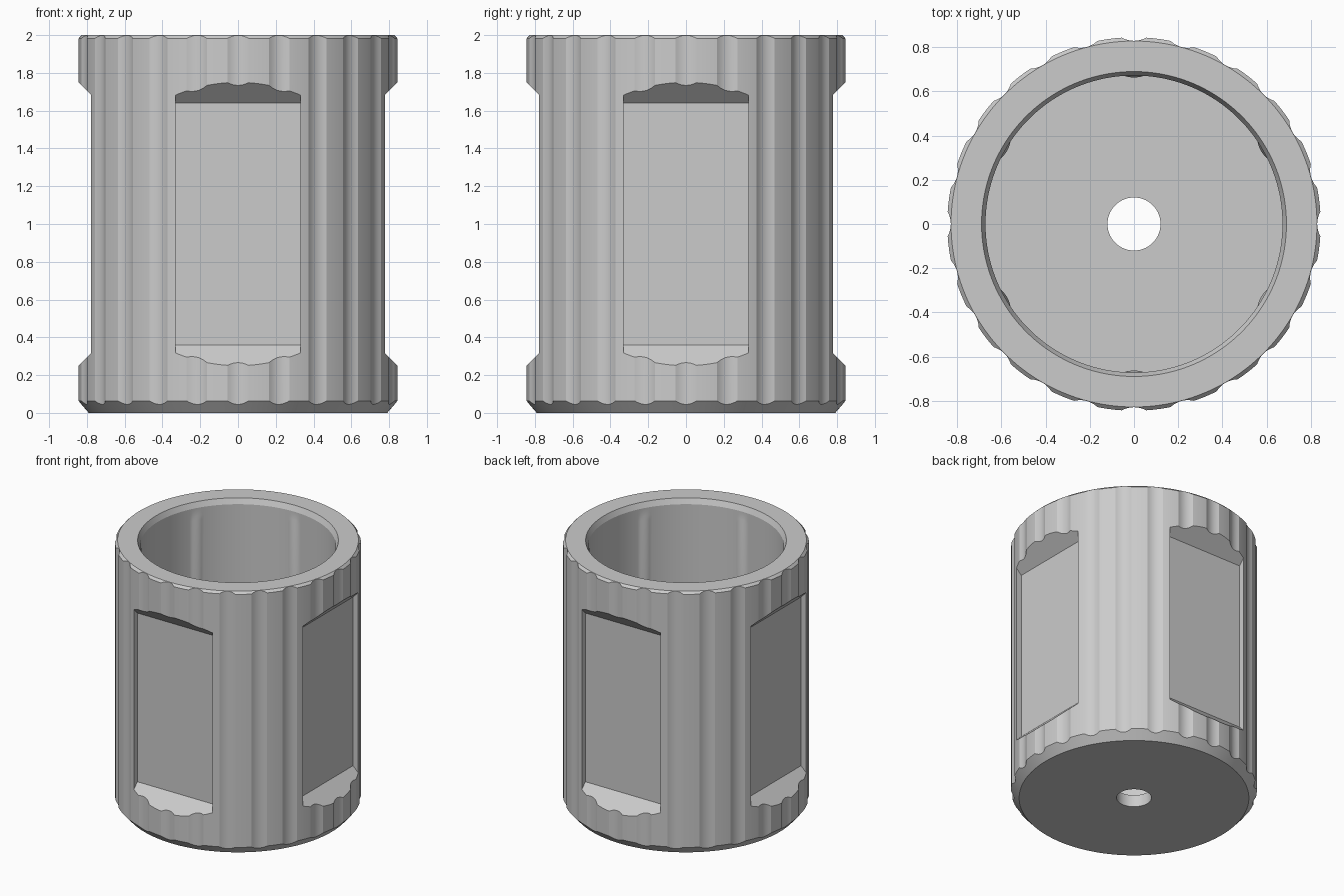
import bpy, bmesh
from math import radians, sin, cos, tau

if "Cube" in bpy.data.objects:
    bpy.data.objects.remove(bpy.data.objects["Cube"], do_unlink=True)

FLUTES, STEPS = 24, 16
N = FLUTES * STEPS
CREST, DEPTH = 0.845, 0.016

grey = bpy.data.materials.new("light_grey")
grey.use_nodes = True
colour = (0.6, 0.6, 0.6, 1)
grey.diffuse_color = colour
grey.node_tree.nodes["Principled BSDF"].inputs["Base Color"].default_value = colour


def bump(i, period, half):
    """Parabolic bump, 1 at every multiple of period, 0 beyond half a width."""
    d = (i + period // 2) % period - period // 2
    return max(0, 1 - (d / half) ** 2)


def fluted(i):
    return CREST - DEPTH * bump(i, STEPS, 4)


def ribbed(i):
    return 0.672 - 0.009 * bump(i - N // 12, N // 6, 4)


def circle(r, z):
    return lambda i: (r, z)


# Closed section swept round the axis: each ring gives radius and height
rings = [
    circle(0.12, 0.09), circle(0.12, 0),                   # centre hole
    circle(0.79, 0),                                       # underside
    lambda i: (fluted(i), (fluted(i) - 0.79) * 1.15),      # bottom chamfer
    lambda i: (fluted(i), 2 - (fluted(i) - 0.828)),        # fluted wall
    circle(0.828, 2), circle(0.69, 2),                     # rim
    circle(0.672, 1.96), circle(0.672, 1.9),               # mouth
    lambda i: (ribbed(i), 1.87), lambda i: (ribbed(i), 0.09),  # ribbed bore
]

bm = bmesh.new()
grid = []
for ring in rings:
    row = []
    for i in range(N):
        r, z = ring(i)
        a = tau * i / N
        row.append(bm.verts.new((r * cos(a), r * sin(a), z)))
    grid.append(row)
for j, low in enumerate(grid):
    high = grid[(j + 1) % len(grid)]
    for i in range(N):
        k = (i + 1) % N
        bm.faces.new((low[i], low[k], high[k], high[i]))
bmesh.ops.recalc_face_normals(bm, faces=bm.faces)
mesh = bpy.data.meshes.new("fluted_cup")
bm.to_mesh(mesh)
bm.free()
mesh.materials.append(grey)
cup = bpy.data.objects.new("fluted_cup", mesh)
bpy.context.collection.objects.link(cup)

# Four flat side pockets with sloped ends
bm = bmesh.new()
profile = [(0.735, 0.36), (0.935, 0.16), (0.935, 1.84), (0.735, 1.64)]
for n in range(4):
    a = radians(90 * n)
    ends = [[bm.verts.new((r * cos(a) - s * sin(a), r * sin(a) + s * cos(a), z))
             for r, z in profile] for s in (-0.33, 0.33)]
    bm.faces.new(ends[0])
    bm.faces.new(ends[1][::-1])
    for i in range(4):
        k = (i + 1) % 4
        bm.faces.new((ends[0][k], ends[0][i], ends[1][i], ends[1][k]))
bmesh.ops.recalc_face_normals(bm, faces=bm.faces)
mesh = bpy.data.meshes.new("pocket_cutter")
bm.to_mesh(mesh)
bm.free()
mesh.materials.append(grey)
cutter = bpy.data.objects.new("pocket_cutter", mesh)
bpy.context.collection.objects.link(cutter)

cut = cup.modifiers.new("pockets", "BOOLEAN")
cut.operation = "DIFFERENCE"
cut.solver = "EXACT"
cut.object = cutter
bpy.ops.object.select_all(action="DESELECT")
cup.select_set(True)
bpy.context.view_layer.objects.active = cup
bpy.ops.object.modifier_apply(modifier=cut.name)
bpy.data.objects.remove(cutter, do_unlink=True)

bpy.ops.object.shade_smooth_by_angle(angle=radians(20))
